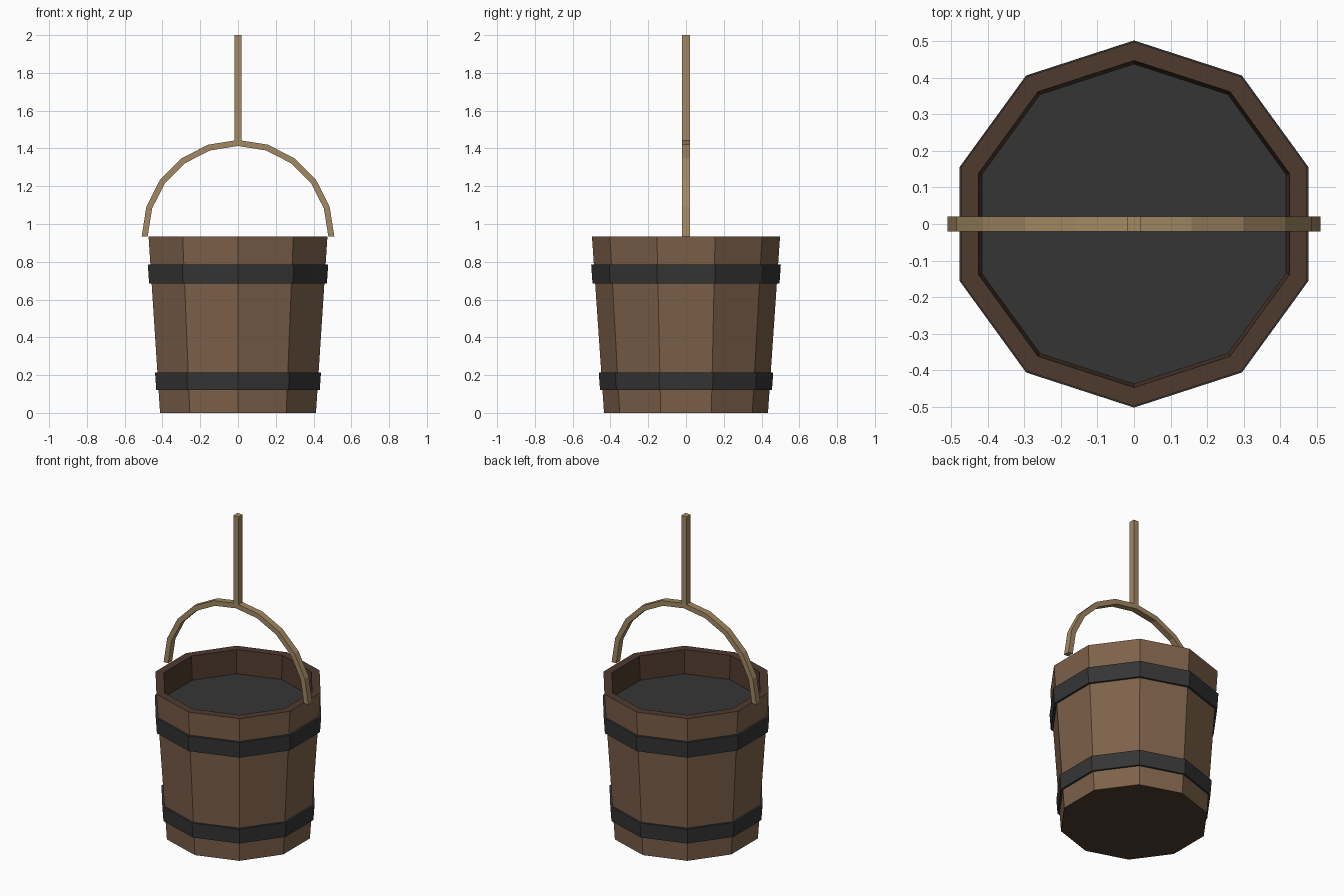
import bpy, bmesh
from math import sin, cos, pi

cube = bpy.data.objects.get("Cube")
if cube:
    bpy.data.objects.remove(cube)

SIDES = 10


def material(name, rgb):
    m = bpy.data.materials.new(name)
    m.use_nodes = True
    colour = (*rgb, 1)
    m.diffuse_color = colour
    bsdf = next(n for n in m.node_tree.nodes if n.type == 'BSDF_PRINCIPLED')
    bsdf.inputs["Base Color"].default_value = colour
    return m


wood = material("stave wood", (0.205, 0.12, 0.068))
dark_wood = material("dark wood", (0.077, 0.042, 0.027))
iron = material("dark iron", (0.036, 0.036, 0.036))
tan = material("tan handle", (0.36, 0.25, 0.125))


def finish(name, bm, mats):
    bmesh.ops.recalc_face_normals(bm, faces=bm.faces)
    me = bpy.data.meshes.new(name)
    bm.to_mesh(me)
    bm.free()
    for m in mats:
        me.materials.append(m)
    ob = bpy.data.objects.new(name, me)
    bpy.context.collection.objects.link(ob)
    return ob


def loft(name, loops, mats, slots=None):
    """Bridge successive vertex loops and cap both ends."""
    bm = bmesh.new()
    rows = [[bm.verts.new(p) for p in loop] for loop in loops]
    slots = slots or [0] * (len(rows) + 1)
    bm.faces.new(rows[0]).material_index = slots[0]
    for a, b, slot in zip(rows, rows[1:], slots[1:]):
        for i in range(len(a)):
            j = (i + 1) % len(a)
            bm.faces.new((a[i], a[j], b[j], b[i])).material_index = slot
    bm.faces.new(rows[-1]).material_index = slots[-1]
    return finish(name, bm, mats)


def ring(r, z):
    # one corner points to the front
    return [(r * sin(2 * pi * i / SIDES), -r * cos(2 * pi * i / SIDES), z)
            for i in range(SIDES)]


# Tub: pale staves outside, dark wood on base, rim and inside
loft("bucket_tub",
     [ring(0.434, 0), ring(0.498, 0.935), ring(0.447, 0.935), ring(0.39, 0.05)],
     [wood, dark_wood], [1, 0, 1, 1, 1])

# Solid hoops; the upper one closes off the inside
loft("lower_hoop", [ring(0.455, 0.12), ring(0.462, 0.215)], [iron])
loft("upper_hoop", [ring(0.495, 0.685), ring(0.502, 0.785)], [iron])

# Arched handle of square section
HALF = 0.02
arch = []
for i in range(SIDES + 1):
    a = pi * i / SIDES
    arch.append([(r * cos(a), y, 0.935 + r * sin(a))
                 for r, y in ((0.478, -HALF), (0.51, -HALF), (0.51, HALF), (0.478, HALF))])
loft("arched_handle", arch, [tan])

# Upright hanging rod
W = 0.018
loft("hanging_rod",
     [[(-W, -HALF, z), (W, -HALF, z), (W, HALF, z), (-W, HALF, z)] for z in (1.43, 2.0)],
     [tan])
